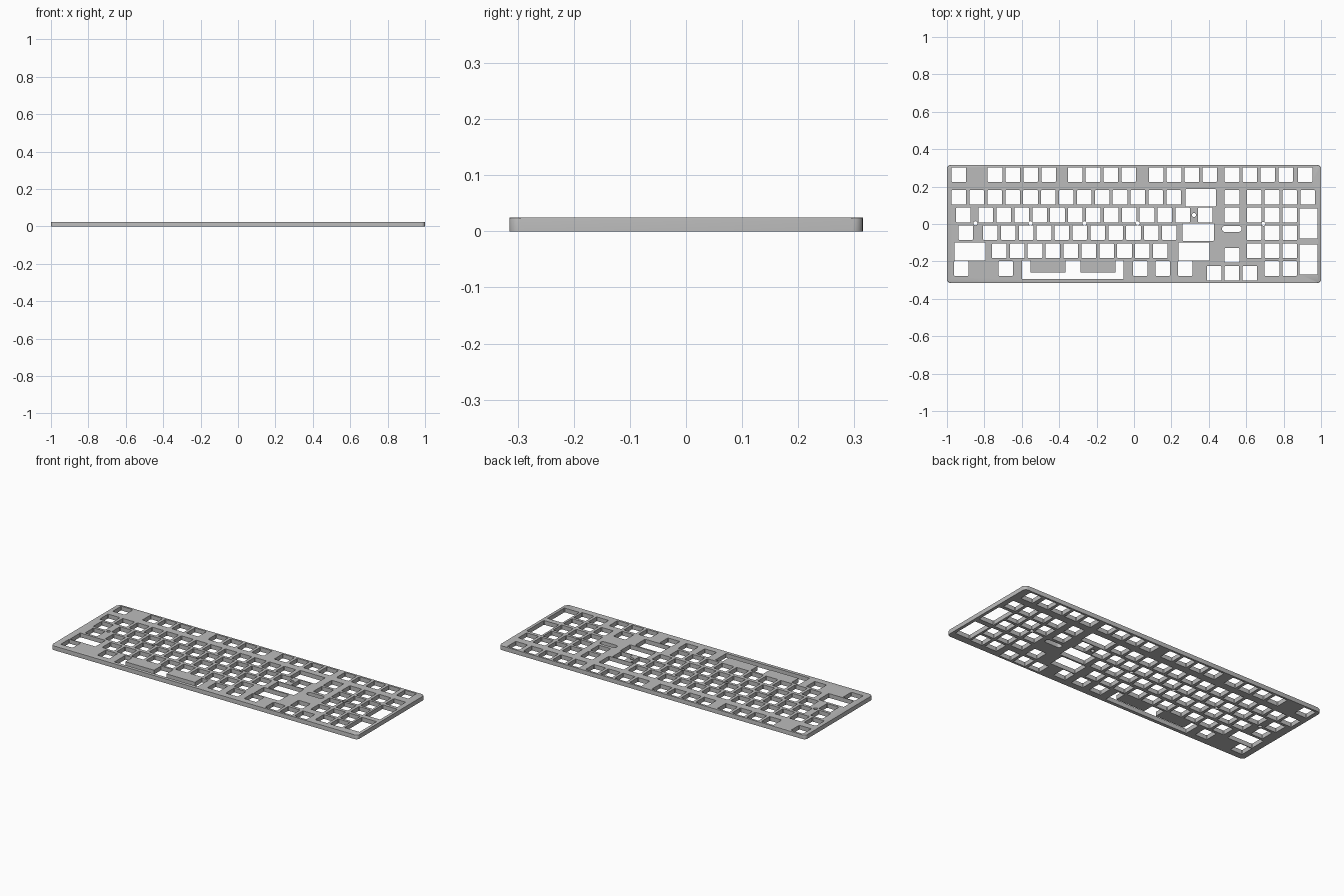
import bpy, bmesh, math

if "Cube" in bpy.data.objects:
    bpy.data.objects.remove(bpy.data.objects["Cube"])

U = 0.0957      # spacing between neighbouring keys
KEY = 0.078     # side of one key opening
H = 0.025       # plate thickness

grey = bpy.data.materials.new("plate grey")
grey.diffuse_color = (0.50, 0.50, 0.50, 1)
grey.use_nodes = True
grey.node_tree.nodes["Principled BSDF"].inputs["Base Color"].default_value = grey.diffuse_color


def new_object(name, bm):
    mesh = bpy.data.meshes.new(name)
    bm.normal_update()
    bm.to_mesh(mesh)
    bm.free()
    ob = bpy.data.objects.new(name, mesh)
    bpy.context.collection.objects.link(ob)
    return ob


def prism(bm, outline, z0, z1):
    """Extrude a counter-clockwise outline between two heights."""
    low = [bm.verts.new((x, y, z0)) for x, y in outline]
    top = [bm.verts.new((x, y, z1)) for x, y in outline]
    bm.faces.new(low[::-1])
    cap = bm.faces.new(top)
    n = len(outline)
    for i in range(n):
        j = (i + 1) % n
        bm.faces.new((low[i], low[j], top[j], top[i]))
    return cap


def rounded(x0, x1, y0, y1, r, steps):
    pts = []
    corners = [(x1 - r, y1 - r), (x0 + r, y1 - r), (x0 + r, y0 + r), (x1 - r, y0 + r)]
    for q, (cx, cy) in enumerate(corners):
        for s in range(steps + 1):
            a = math.pi / 2 * (q + s / steps)
            pts.append((cx + r * math.cos(a), cy + r * math.sin(a)))
    return pts


def circle(x, y, r, n=16):
    return [(x + r * math.cos(2 * math.pi * i / n), y + r * math.sin(2 * math.pi * i / n))
            for i in range(n)]


def run(first, count, step=U):
    return [first + i * step for i in range(count)]


# plate body with rounded corners and a softened upper rim
bm = bmesh.new()
cap = prism(bm, rounded(-1, 1, -0.315, 0.315, 0.02, 6), 0, H)
bmesh.ops.bevel(bm, geom=list(cap.edges), offset=0.004, segments=2, profile=0.5, affect='EDGES')
plate = new_object("key_plate", bm)
plate.data.materials.append(grey)

# square key openings, row by row: centre height and centres across
nav = [0.524]
pad = run(0.642, 3)
rows = [
    (0.264, [-0.936] + run(-0.743, 4) + run(-0.315, 4) + run(0.118, 4) + run(0.524, 4) + [0.915]),
    (0.142, run(-0.936, 13) + nav + run(0.642, 4)),
    (0.048, [-0.912] + run(-0.792, 12) + [0.380] + nav + pad),
    (-0.046, [-0.900] + run(-0.7685, 11) + pad),
    (-0.144, run(-0.7207, 10) + pad),
    (-0.167, nav),
    (-0.238, [-0.924, -0.685] + run(0.033, 3, 0.12) + pad[1:]),
    (-0.263, run(0.428, 3)),
]
bm = bmesh.new()
for y, xs in rows:
    for x in xs:
        k = KEY / 2
        prism(bm, rounded(x - k, x + k, y - k, y + k, 0.003, 1), -0.05, 0.1)

# large key openings
for x0, x1, y0, y1 in [(0.275, 0.438, 0.093, 0.187),     # backspace
                       (0.260, 0.428, -0.090, 0.003),    # enter
                       (-0.960, -0.795, -0.194, -0.100),  # left shift
                       (0.238, 0.403, -0.194, -0.100),   # right shift
                       (0.885, 0.982, -0.078, 0.083),    # pad plus
                       (0.885, 0.982, -0.270, -0.110)]:  # pad enter
    prism(bm, rounded(x0, x1, y0, y1, 0.003, 1), -0.05, 0.1)

# space bar opening with two tabs left standing in it
prism(bm, [(-0.60, -0.295), (-0.056, -0.295), (-0.056, -0.195), (-0.099, -0.195),
           (-0.099, -0.260), (-0.286, -0.260), (-0.286, -0.195), (-0.366, -0.195),
           (-0.366, -0.260), (-0.553, -0.260), (-0.553, -0.195), (-0.60, -0.195)], -0.05, 0.1)

# rounded slot
prism(bm, rounded(0.470, 0.576, -0.042, -0.010, 0.0155, 5), -0.05, 0.1)
key_cutter = new_object("key_cutter", bm)

# screw holes
bm = bmesh.new()
for x, y in [(-0.848, 0.004), (-0.553, 0.004), (-0.265, 0.004), (0.020, 0.004),
             (0.692, 0.001), (0.320, 0.048)]:
    prism(bm, circle(x, y, 0.011), -0.05, 0.1)
screw_cutter = new_object("screw_cutter", bm)

# cut the openings
for cutter in (key_cutter, screw_cutter):
    cutter.hide_render = True
    cutter.hide_set(True)
    mod = plate.modifiers.new(cutter.name, 'BOOLEAN')
    mod.operation = 'DIFFERENCE'
    mod.solver = 'EXACT'
    mod.object = cutter
bpy.context.view_layer.objects.active = plate
plate.select_set(True)
for mod in list(plate.modifiers):
    bpy.ops.object.modifier_apply(modifier=mod.name)
for cutter in (key_cutter, screw_cutter):
    bpy.data.objects.remove(cutter)
bpy.ops.object.shade_smooth_by_angle(angle=math.radians(30))
